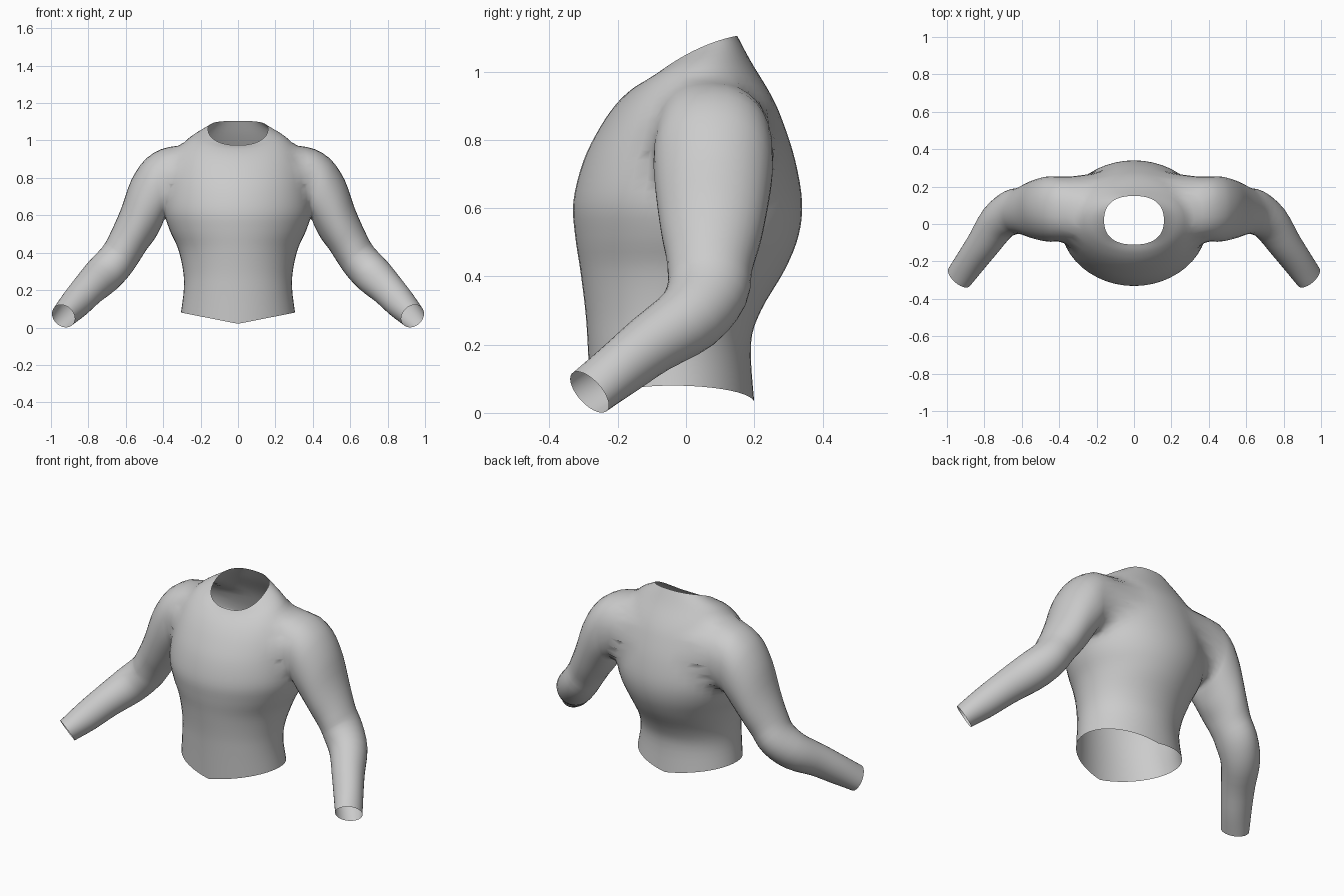
import bpy, bmesh
from math import sin, cos, pi, copysign
from mathutils import Vector

if "Cube" in bpy.data.objects:
    bpy.data.objects.remove(bpy.data.objects["Cube"])


def spline(rows, n):
    """Catmull-Rom interpolation of parameter rows, n steps per span."""
    out = []
    for i in range(len(rows) - 1):
        a, b = rows[max(i - 1, 0)], rows[i]
        c, d = rows[i + 1], rows[min(i + 2, len(rows) - 1)]
        for k in range(n):
            t = k / n
            out.append([0.5 * (2 * q + (r - p) * t + (2 * p - 5 * q + 4 * r - s) * t * t
                               + (3 * q - p - 3 * r + s) * t ** 3)
                        for p, q, r, s in zip(a, b, c, d)])
    return out + [list(rows[-1])]


def oval(j, sides, power):
    """Point j of a superellipse of unit radius."""
    a = 2 * pi * j / sides
    c, s = cos(a), sin(a)
    return (copysign(abs(c) ** (2 / power), c), copysign(abs(s) ** (2 / power), s))


def loft(bm, rings):
    """Open tube skinned over closed rings of points."""
    loops = [[bm.verts.new(p) for p in ring] for ring in rings]
    for lo, hi in zip(loops, loops[1:]):
        for j in range(len(lo)):
            k = (j + 1) % len(lo)
            bm.faces.new((lo[j], lo[k], hi[k], hi[j]))


# Torso: front z, side z, back z, front y, back y, half width, roundness
torso = [
    (0.02, 0.08, 0.03, -0.28, 0.20, 0.305, 2),
    (0.20, 0.20, 0.20, -0.288, 0.19, 0.29, 2),
    (0.30, 0.30, 0.30, -0.295, 0.22, 0.293, 2),
    (0.42, 0.42, 0.42, -0.31, 0.29, 0.32, 2),
    (0.52, 0.52, 0.52, -0.325, 0.33, 0.365, 2),
    (0.62, 0.62, 0.62, -0.33, 0.34, 0.393, 2),
    (0.74, 0.74, 0.74, -0.30, 0.32, 0.385, 2),
    (0.84, 0.86, 0.85, -0.25, 0.285, 0.36, 2),
    (0.91, 0.95, 0.93, -0.20, 0.25, 0.32, 2),
    (0.955, 1.02, 1.03, -0.15, 0.19, 0.25, 2.1),
    (0.975, 1.06, 1.105, -0.11, 0.15, 0.16, 2.4),
]


def torso_ring(zf, zs, zb, yf, yb, w, power, sides=48):
    ring = []
    for j in range(sides):
        c, t = oval(j, sides, power)
        if zs < 0.3:        # hem dips to a point in front
            z = zs + ((zf if t < 0 else zb) - zs) * (1 - abs(c))
        else:
            z = zs + (zb - zf) / 2 * t + ((zb + zf) / 2 - zs) * t * t
        ring.append((w * c, (yf + yb) / 2 + (yb - yf) / 2 * t, z))
    return ring


# Sleeve: outer x, z, inner x, z, centre y, depth radius, roundness
sleeve = [
    (0.385, 0.967, 0.395, 0.58, 0.08, 0.172, 2.4),
    (0.49, 0.905, 0.41, 0.54, 0.08, 0.175, 2.2),
    (0.57, 0.79, 0.445, 0.475, 0.078, 0.165, 2),
    (0.625, 0.635, 0.49, 0.415, 0.075, 0.147, 2),
    (0.685, 0.50, 0.525, 0.36, 0.07, 0.125, 2),
    (0.725, 0.43, 0.58, 0.28, 0.062, 0.12, 2),
    (0.80, 0.35, 0.65, 0.205, 0.01, 0.105, 2),
    (0.868, 0.265, 0.735, 0.14, -0.10, 0.09, 2),
    (0.925, 0.19, 0.815, 0.067, -0.195, 0.081, 2),
    (0.982, 0.107, 0.885, 0.015, -0.283, 0.078, 2),
]
rows = spline(sleeve, 3)


def sleeve_rings(side, sides=32):
    mids = [Vector(((r[0] + r[2]) / 2, r[4], (r[1] + r[3]) / 2)) for r in rows]
    rings = []
    for i, (ox, oz, ix, iz, y, rv, power) in enumerate(rows):
        d = mids[min(i + 1, len(rows) - 1)] - mids[max(i - 1, 0)]
        u = Vector(((ox - ix) / 2, 0, (oz - iz) / 2))
        v = u.cross(d).normalized() * rv
        ring = []
        for j in range(sides):
            c, s = oval(j, sides, power)
            p = mids[i] + u * c + v * s
            ring.append((p.x * side, p.y, p.z))
        rings.append(ring)
    return rings


# Body with round armholes cut out
bm = bmesh.new()
loft(bm, [torso_ring(*r) for r in spline(torso, 4)])
holes = []
for f in bm.faces:
    c = f.calc_center_median()
    if abs(c.x) > 0.17 and ((c.y - 0.07) / 0.19) ** 2 + ((c.z - 0.78) / 0.2) ** 2 < 1:
        holes.append(f)
bmesh.ops.delete(bm, geom=holes, context='FACES')

# Sleeves joined onto the armholes
seam = set()
for side in (1, -1):
    loft(bm, sleeve_rings(side))
    edges = [e for e in bm.edges if e.is_boundary and all(
        v.co.x * side > 0.165 and 0.5 < v.co.z < 1.03 for v in e.verts)]
    seam.update(v for e in edges for v in e.verts)
    bmesh.ops.bridge_loops(bm, edges=edges)
for _ in range(2):
    bmesh.ops.smooth_vert(bm, verts=list(seam), factor=0.4,
                          use_axis_x=True, use_axis_y=True, use_axis_z=True)
bmesh.ops.recalc_face_normals(bm, faces=bm.faces)

mesh = bpy.data.meshes.new("long_sleeved_shirt")
bm.to_mesh(mesh)
bm.free()
mesh.shade_smooth()
bpy.context.collection.objects.link(bpy.data.objects.new("long_sleeved_shirt", mesh))
